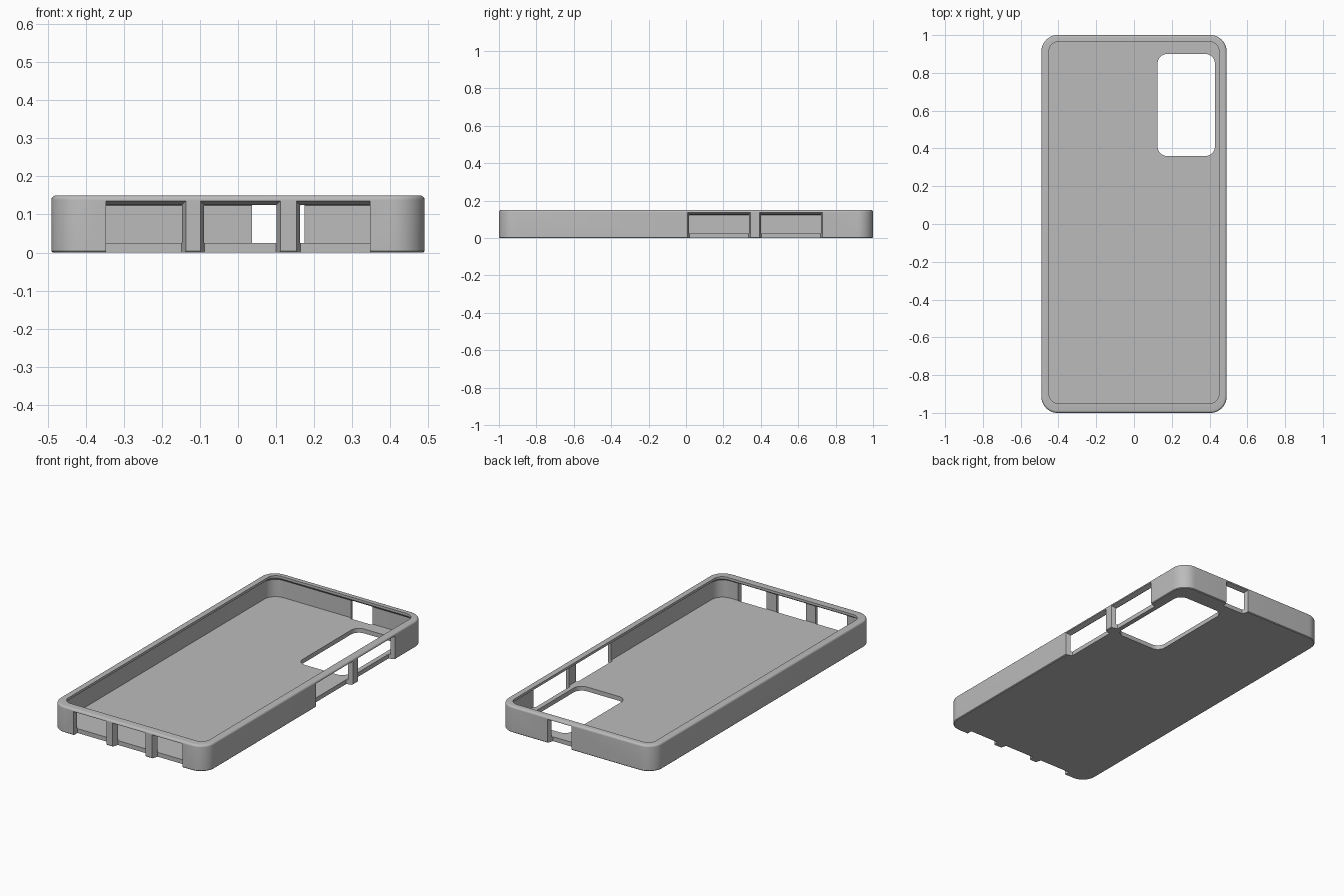
import bpy, bmesh, math
from mathutils import Vector

old = bpy.data.objects.get("Cube")
if old:
    bpy.data.objects.remove(old, do_unlink=True)

grey = bpy.data.materials.new("soft grey")
grey.use_nodes = True
colour = (0.5, 0.5, 0.5, 1)
grey.diffuse_color = colour
grey.node_tree.nodes["Principled BSDF"].inputs["Base Color"].default_value = colour


def rounded(x0, x1, y0, y1, r, z, steps=10):
    """Points of a rounded rectangle at height z."""
    corners = ((x1 - r, y1 - r), (x0 + r, y1 - r), (x0 + r, y0 + r), (x1 - r, y0 + r))
    points = []
    for q, (cx, cy) in enumerate(corners):
        for i in range(steps + 1):
            a = (q + i / steps) * math.pi / 2
            points.append((cx + r * math.cos(a), cy + r * math.sin(a), z))
    return points


def loft(name, rings):
    """Closed solid through rings of equal point count."""
    bm = bmesh.new()
    loops = [[bm.verts.new(p) for p in ring] for ring in rings]
    n = len(loops[0])
    for a, b in zip(loops, loops[1:]):
        for i in range(n):
            j = (i + 1) % n
            bm.faces.new((a[i], a[j], b[j], b[i]))
    bm.faces.new(loops[0][::-1])
    bm.faces.new(loops[-1])
    bmesh.ops.recalc_face_normals(bm, faces=bm.faces)
    mesh = bpy.data.meshes.new(name)
    bm.to_mesh(mesh)
    bm.free()
    mesh.materials.append(grey)
    obj = bpy.data.objects.new(name, mesh)
    bpy.context.collection.objects.link(obj)
    return obj


def port(name, start, along, inward, width, taper0=0.011, taper1=0.011):
    """Cutter for a side opening that narrows through the wall."""
    start, along, inward = Vector(start), Vector(along), Vector(inward)
    rings = []
    for depth, t in ((-0.02, -0.57), (0.035, 1)):
        a = start + inward * depth + along * taper0 * t
        b = start + inward * depth + along * (width - taper1 * t)
        top = Vector((0, 0, 0.136 - 0.012 * t))
        low = Vector((0, 0, -0.02))
        rings.append([a + low, b + low, b + top, a + top])
    return loft(name, rings)


# Outer shell with softly rounded rim
W, L, R = 0.49, 1.0, 0.085


def shell_ring(inset, z):
    return rounded(-W + inset, W - inset, -L + inset, L - inset, R - inset, z)


rim = 0.012
profile = [(0.004, 0), (0, 0.004)]
for i in range(6):
    a = i / 5 * math.pi / 2
    profile.append((rim * (1 - math.cos(a)), 0.15 - rim + rim * math.sin(a)))
case = loft("phone_case", [shell_ring(i, z) for i, z in profile])

# Inner cavity, narrowing under the retaining lip
cavity = [rounded(-0.465, 0.465, -0.967, 0.975, 0.07, z) for z in (0.025, 0.124)]
cavity += [rounded(-0.45, 0.45, -0.95, 0.965, 0.05, z) for z in (0.136, 0.2)]
cutters = [loft("cavity_cutter", cavity)]

# Camera window in the back panel
cutters.append(loft("camera_cutter",
                    [rounded(0.125, 0.428, 0.36, 0.9, 0.05, z) for z in (-0.05, 0.06)]))

# Front openings: two outer ones are straight at their far ends
X, Y = (1, 0, 0), (0, 1, 0)
cutters.append(port("front_left_cutter", (0.153, -L, 0), X, Y, 0.194, 0.011, 0))
cutters.append(port("front_middle_cutter", (-0.099, -L, 0), X, Y, 0.21))
cutters.append(port("front_right_cutter", (-0.347, -L, 0), X, Y, 0.21, 0, 0.011))

# Side button openings and back opening
for k, y in enumerate((0.008, 0.393)):
    cutters.append(port(f"side_cutter_{k}", (W, y, 0), Y, (-1, 0, 0), 0.337))
cutters.append(port("back_cutter", (0.029, L, 0), X, (0, -1, 0), 0.154))

# Carve the openings, then remove the cutters
bpy.ops.object.select_all(action="DESELECT")
bpy.context.view_layer.objects.active = case
case.select_set(True)
for cutter in cutters:
    cutter.hide_render = True
    mod = case.modifiers.new(cutter.name, "BOOLEAN")
    mod.operation = "DIFFERENCE"
    mod.solver = "EXACT"
    mod.object = cutter
    bpy.ops.object.modifier_apply(modifier=mod.name)
for cutter in cutters:
    bpy.data.objects.remove(cutter, do_unlink=True)

bpy.ops.object.shade_smooth_by_angle(angle=math.radians(30))
